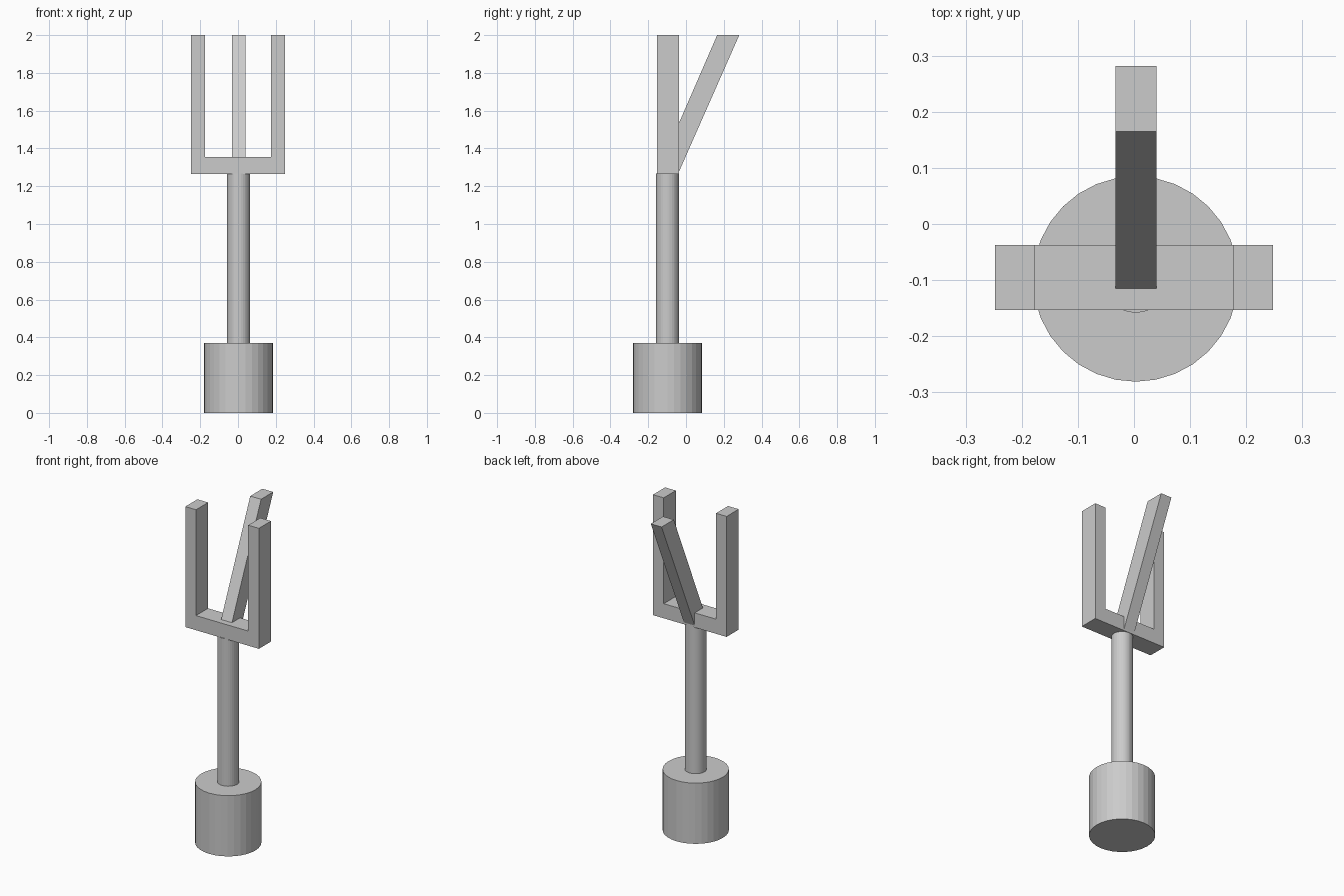
import bpy, bmesh
from mathutils import Vector

if "Cube" in bpy.data.objects:
    bpy.data.objects.remove(bpy.data.objects["Cube"])


def cylinder(name, radius, z0, z1):
    bpy.ops.mesh.primitive_cylinder_add(
        vertices=32, radius=radius, depth=z1 - z0,
        location=(0.003, -0.098, (z0 + z1) / 2))
    bpy.context.object.name = name


def prism(name, profile, sweep):
    """Extrude a closed 3D profile along the sweep vector."""
    bm = bmesh.new()
    face = bm.faces.new([bm.verts.new(p) for p in profile])
    ext = bmesh.ops.extrude_face_region(bm, geom=[face], use_keep_orig=True)
    verts = [g for g in ext["geom"] if isinstance(g, bmesh.types.BMVert)]
    bmesh.ops.translate(bm, verts=verts, vec=Vector(sweep))
    bmesh.ops.recalc_face_normals(bm, faces=bm.faces)
    mesh = bpy.data.meshes.new(name)
    bm.to_mesh(mesh)
    bm.free()
    obj = bpy.data.objects.new(name, mesh)
    bpy.context.collection.objects.link(obj)


# Weighted foot and upright pole
cylinder("base", 0.183, 0, 0.37)
cylinder("pole", 0.06, 0.37, 1.268)

# U-shaped fork: crossbar with two upright prongs
half = [(0.248, 1.266), (0.248, 2), (0.176, 2), (0.176, 1.355)]
outline = half + [(-x, z) for x, z in reversed(half)]
prism("fork", [(x, -0.153, z) for x, z in outline], (0, 0.116, 0))

# Third prong leaning backwards, cut level at the top
lean = [(-0.15, 1.275), (-0.038, 1.275), (0.282, 2), (0.165, 2)]
prism("leaning_prong", [(-0.033, y, z) for y, z in lean], (0.073, 0, 0))
